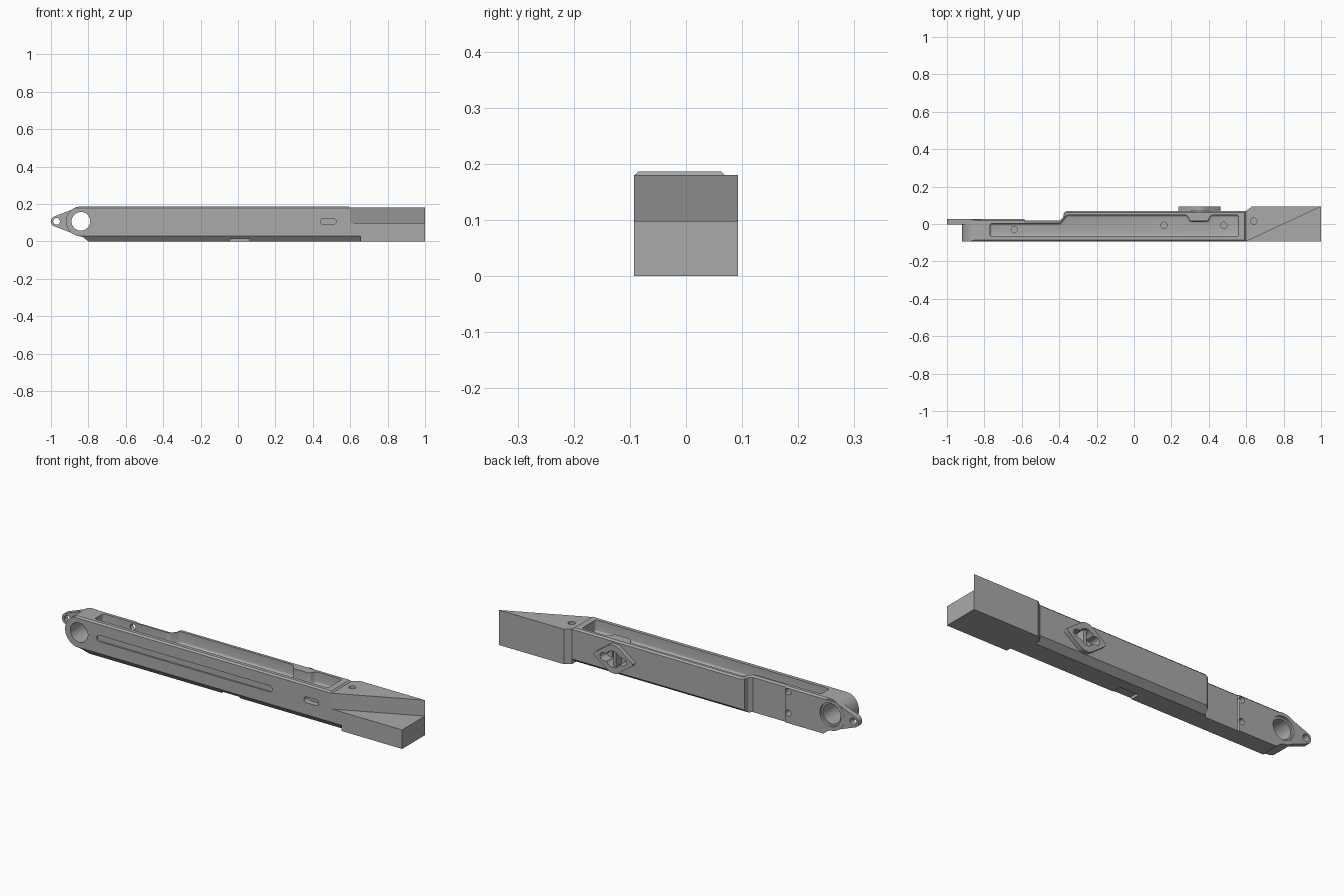
import bpy, bmesh
from math import sin, cos, radians
from mathutils import Vector

cube = bpy.data.objects.get("Cube")
if cube:
    bpy.data.objects.remove(cube, do_unlink=True)

grey = bpy.data.materials.new("satin grey")
grey.use_nodes = True
GREY = (0.4, 0.4, 0.4, 1)
grey.diffuse_color = GREY
grey.node_tree.nodes["Principled BSDF"].inputs["Base Color"].default_value = GREY

PLACE = {"x": lambda a, b, c: (c, a, b),
         "y": lambda a, b, c: (a, c, b),
         "z": lambda a, b, c: (a, b, c)}


def arc(cx, cy, r, start=0, end=360, n=32):
    steps = n if end - start == 360 else n + 1
    angles = [radians(start + (end - start) * i / n) for i in range(steps)]
    return [(cx + r * cos(t), cy + r * sin(t)) for t in angles]


def slot(x0, x1, z, r):
    return arc(x1 - r, z, r, -90, 90, 10) + arc(x0 + r, z, r, 90, 270, 10)


def prism(name, points, lo, hi, axis, round_all=0, round_sides=0, chamfer_top=0):
    """Extrude a profile along an axis, with optional rounded or chamfered edges."""
    bm = bmesh.new()
    place = PLACE[axis]
    ring = [[bm.verts.new(place(a, b, c)) for a, b in points] for c in (lo, hi)]
    n = len(points)
    bm.faces.new(ring[0])
    top = bm.faces.new(ring[1])
    sides = [bm.faces.new((ring[0][i], ring[0][(i + 1) % n],
                           ring[1][(i + 1) % n], ring[1][i])) for i in range(n)]
    bmesh.ops.recalc_face_normals(bm, faces=bm.faces)
    if round_all:
        bmesh.ops.bevel(bm, geom=bm.edges[:], offset=round_all, segments=4,
                        profile=0.5, affect='EDGES')
    elif round_sides:
        uprights = [e for e in bm.edges if (e.verts[0] in ring[0]) != (e.verts[1] in ring[0])]
        bmesh.ops.bevel(bm, geom=uprights, offset=round_sides, segments=5,
                        profile=0.5, affect='EDGES')
    elif chamfer_top:
        bmesh.ops.bevel(bm, geom=list(top.edges), offset=chamfer_top, segments=1,
                        affect='EDGES')
    mesh = bpy.data.meshes.new(name)
    bm.to_mesh(mesh)
    bm.free()
    mesh.materials.append(grey)
    obj = bpy.data.objects.new(name, mesh)
    bpy.context.collection.objects.link(obj)
    return obj


def combine(target, tool, operation='DIFFERENCE'):
    """Apply a boolean and discard the tool."""
    mod = target.modifiers.new(operation, 'BOOLEAN')
    mod.operation, mod.object, mod.solver = operation, tool, 'EXACT'
    bpy.context.view_layer.objects.active = target
    bpy.ops.object.modifier_apply(modifier=mod.name)
    bpy.data.objects.remove(tool, do_unlink=True)


FRONT, BACK, TOP, MID = -0.093, 0.07, 0.187, 0.107
EYE, TIP = -0.84, -0.97

# Main bar with the stepped back and rounded eye end
body = prism("main_bar", [(-0.95, FRONT), (0.6, FRONT), (0.6, BACK), (-0.36, BACK),
             (-0.375, 0.06), (-0.38, 0.035), (-0.395, 0.02), (-0.58, 0.02),
             (-0.585, 0.026), (-0.95, 0.026)], 0, TOP, "z", chamfer_top=0.008)
outline = [(0.7, -0.1), (0.7, 0.3), (EYE, 0.3)] + arc(EYE, MID, 0.08, 90, 270, 24) \
    + [(-0.825, 0.02), (-0.80, 0), (-0.80, -0.1)]
combine(body, prism("end_outline", outline, -0.3, 0.3, "y"), 'INTERSECT')

# Tapered tip plate
plate = arc(EYE, MID, 0.078, -60, 60, 16) + arc(EYE, MID, 0.078, 60, 125, 8) \
    + arc(TIP, MID, 0.03, 125, 235, 12) + arc(EYE, MID, 0.078, 235, 299, 8)
combine(body, prism("tip_plate", plate, -0.004, 0.0255, "y"), 'UNION')

# Top pocket
pocket = [(-0.77, -0.067), (0.56, -0.067), (0.56, 0.048), (0.41, 0.048), (0.395, 0.015),
          (0.3, 0.015), (0.285, 0.048), (-0.36, 0.048), (-0.395, 0.002), (-0.77, 0.002)]
combine(body, prism("pocket_cutter", pocket, 0.125, 0.26, "z", round_all=0.012))

# Tail: low full-width block and diagonal upper wedge
tail = prism("tail_block", [(0.6, FRONT), (1, FRONT), (1, 0.093), (0.63, 0.093),
             (0.6, BACK)], 0, 0.098, "z")
wedge = prism("tail_wedge", [(0.6, FRONT), (1, 0.093), (0.63, 0.093), (0.6, BACK)],
              0.098, 0.18, "z")

# Chamfers along the lower edges
for part in (body, tail):
    combine(part, prism("front_chamfer", [(-0.15, -0.05), (-0.068, -0.05), (-0.068, 0),
            (FRONT, 0.03), (-0.15, 0.03)], -1.1, 0.655, "x"))
combine(body, prism("back_chamfer", [(0.15, -0.05), (0.035, -0.05), (0.035, 0),
        (BACK, 0.026), (0.15, 0.026)], -0.5, 0.7, "x"))

# Shallow notch under the bar
combine(body, prism("bottom_notch", [(-0.06, -0.05), (0.08, -0.05), (0.06, 0.012),
        (-0.04, 0.012)], -0.2, -0.02, "y"))

# Eye hole with back counterbore, tip hole, and paired back holes
for x, z, r, lo, hi in ((EYE, MID, 0.05, -0.2, 0.2), (EYE, MID, 0.06, 0.014, 0.2),
                        (TIP, MID, 0.018, -0.2, 0.2),
                        (-0.6, MID + 0.055, 0.016, -0.01, 0.2),
                        (-0.6, MID - 0.055, 0.016, -0.03, 0.2)):
    combine(body, prism("hole_cutter", arc(x, z, r), lo, hi, "y"))

# Holes in the pocket floor and the wedge top
for part, x, y in ((body, -0.64, -0.03), (body, 0.16, -0.007), (body, 0.48, -0.007),
                   (wedge, 0.64, 0.015)):
    combine(part, prism("floor_hole", arc(x, y, 0.017), 0.108, 0.3, "z"))

# Front slots
combine(body, prism("long_slot", slot(-0.74, 0.26, MID, 0.016), -0.2, FRONT + 0.008, "y"))
combine(body, prism("short_slot", slot(0.44, 0.525, MID, 0.015), -0.2, FRONT + 0.03, "y"))

# Diamond socket on the back with a cross-shaped opening
X, Z = 0.35, 0.1
diamond = [(X - 0.118, Z), (X - 0.02, Z - 0.072), (X + 0.02, Z - 0.072), (X + 0.118, Z),
           (X + 0.02, Z + 0.072), (X - 0.02, Z + 0.072)]
socket = prism("socket_plate", diamond, BACK - 0.004, 0.093, "y", round_sides=0.014)
for part in (socket, body):
    combine(part, prism("socket_slot", slot(X - 0.075, X + 0.075, Z, 0.02), 0.04, 0.2, "y"))
    combine(part, prism("socket_bore", arc(X, Z, 0.042), 0.035, 0.2, "y"))
fin = prism("socket_fin", [(X - 0.008, Z - 0.046), (X + 0.008, Z - 0.046),
            (X + 0.008, Z + 0.046), (X - 0.008, Z + 0.046)], 0.03, 0.08, "y")

# Keep sharp edges crisp while smoothing the curves
bpy.ops.object.select_all(action='DESELECT')
for part in (body, tail, wedge, socket, fin):
    part.select_set(True)
bpy.context.view_layer.objects.active = body
bpy.ops.object.shade_smooth_by_angle(angle=radians(30))
